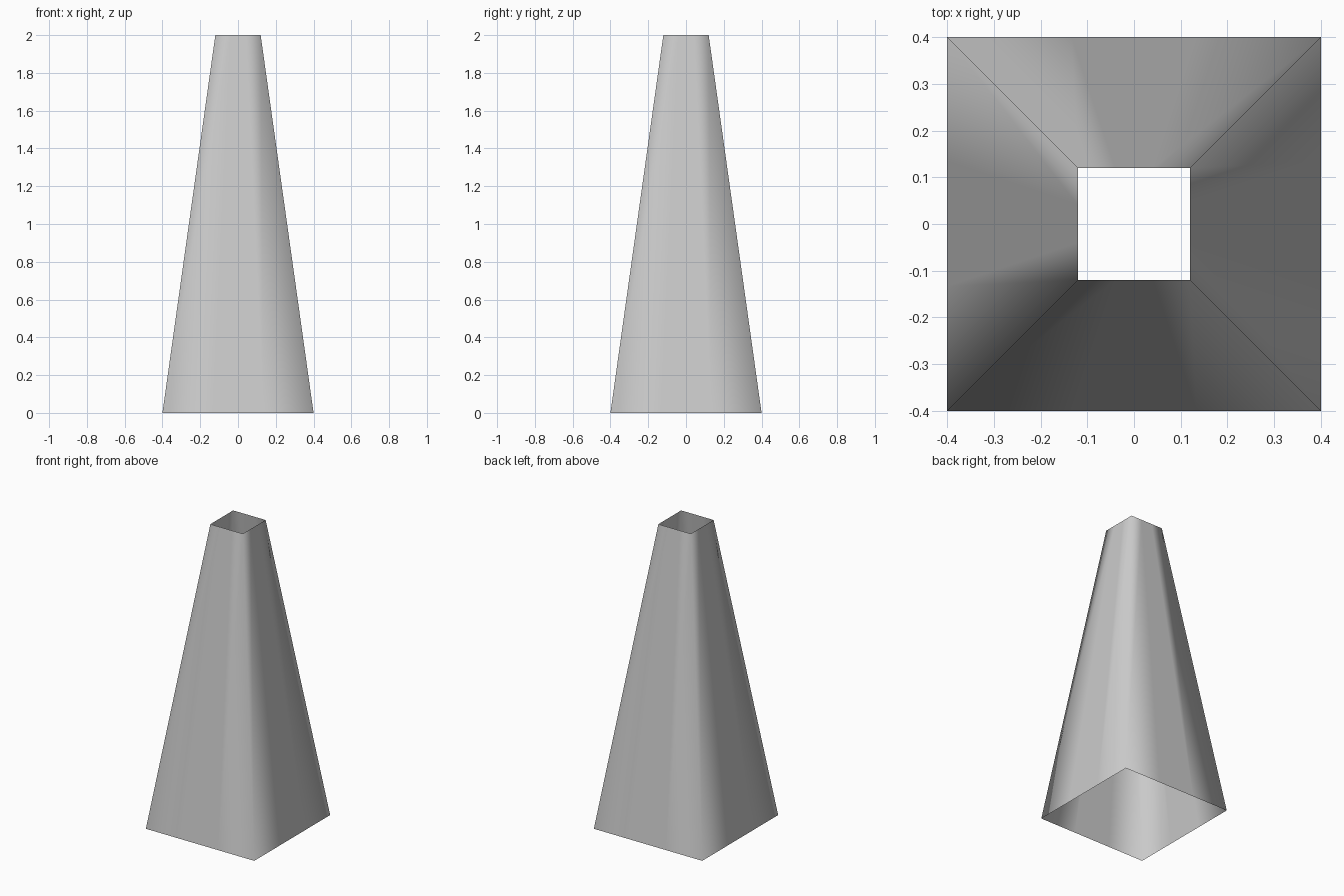
import bpy, bmesh
from mathutils import Vector

if "Cube" in bpy.data.objects:
    bpy.data.objects.remove(bpy.data.objects["Cube"])

BASE, TOP, HEIGHT, COLUMNS = 0.40, 0.12, 2.0, 3

mesh = bpy.data.meshes.new("tapered_shaft")
shaft = bpy.data.objects.new("tapered_shaft", mesh)
bpy.context.collection.objects.link(shaft)
bm = bmesh.new()


def square_ring(half, z):
    """Square outline with each side split into equal columns."""
    corners = [Vector((x * half, y * half, z)) for x, y in ((-1, -1), (1, -1), (1, 1), (-1, 1))]
    return [bm.verts.new(corners[i].lerp(corners[(i + 1) % 4], k / COLUMNS))
            for i in range(4) for k in range(COLUMNS)]


# Open-ended tapered square tube, softly shaded round its corners
lower, upper = square_ring(BASE, 0), square_ring(TOP, HEIGHT)
n = len(lower)
for i in range(n):
    j = (i + 1) % n
    face = bm.faces.new((lower[i], lower[j], upper[j], upper[i]))
    face.smooth = True

bm.to_mesh(mesh)
bm.free()
